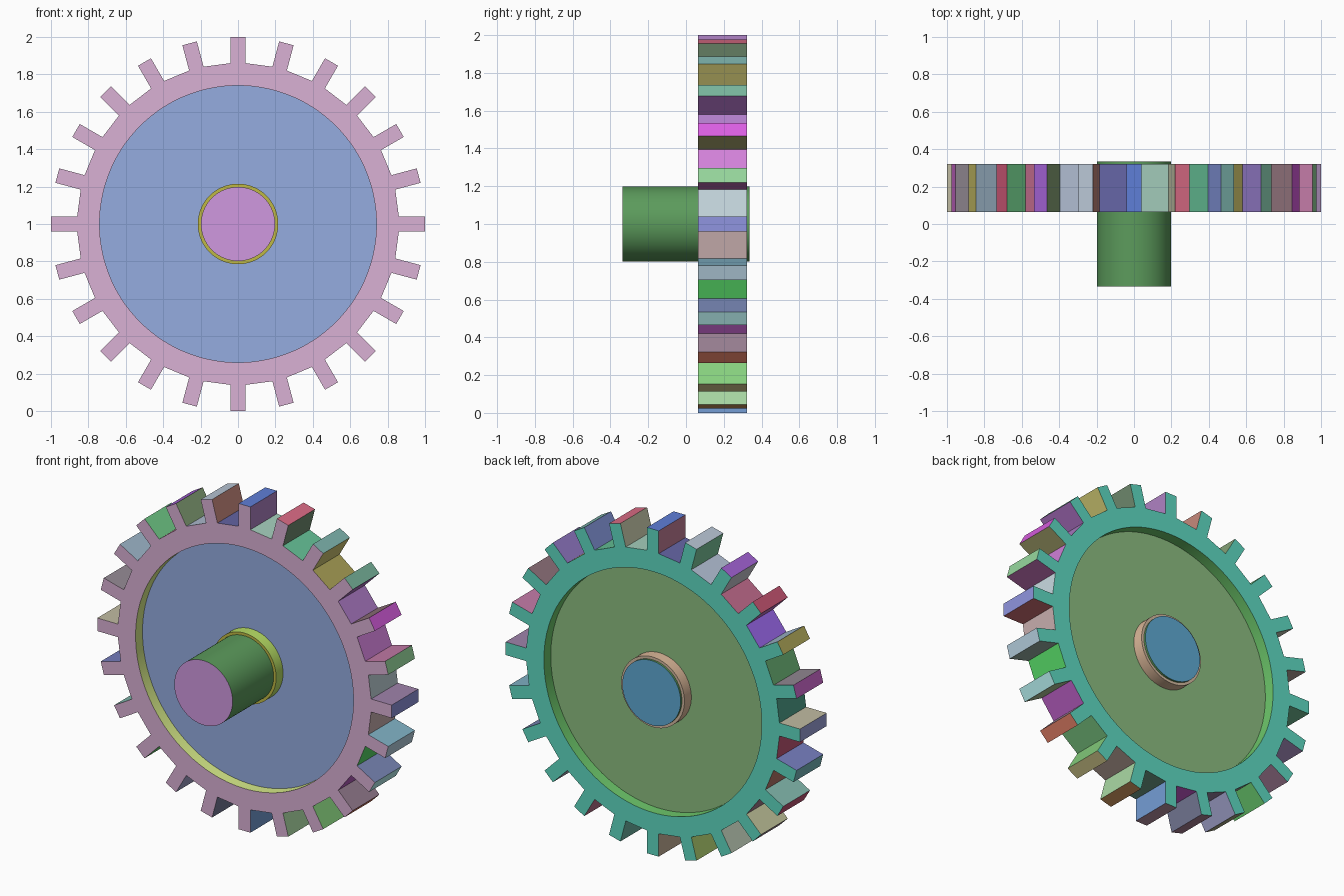
import bpy, bmesh, math, random
from mathutils import Vector

if "Cube" in bpy.data.objects:
    bpy.data.objects.remove(bpy.data.objects["Cube"])

TEETH = 24
STEP = 2 * math.pi / TEETH
N = TEETH * 4
ROOT, TIP, HALF = 0.86, 1.0, 0.04       # tooth root, tip and half width
FRONT, BACK = 0.063, 0.322              # gear thickness
WEB_F, WEB_B = 0.13, 0.255              # recessed web faces
RIM, COLLAR, BORE = 0.74, 0.215, 0.197
CZ = 1.0

# Tooth tip and valley colours, anticlockwise from +x; flanks get mixed muted tones
TIP_COLOURS = [0x6C70AA, 0x72A477, 0xA646AC, 0x5C8C78, 0x5F8A85, 0xA65064,
               0x465FA4, 0x8C96A2, 0x7A48A0, 0x963E55, 0x8C8646, 0x9C4E9C,
               0x787DAA, 0x5A8C90, 0x96405A, 0x80707A, 0x7A7A60, 0x806070,
               0x907080, 0xA07346, 0xA8A06E, 0xB46450, 0x8EBBBB, 0x8A9EAA]
VALLEY_COLOURS = [0x98A6AB, 0xA061A6, 0x875F9A, 0x827B40, 0x4C9372, 0x7E9E90,
                  0x4B4B7D, 0x8690A0, 0x93506A, 0x7850B8, 0x508858, 0x3E8270,
                  0x96405A, 0x8C5A50, 0x80606E, 0x707070, 0x706078, 0xA046A5,
                  0x5A8070, 0x8C7C74, 0x5F9B64, 0x904898, 0x42A84E, 0x9B8686]
# Colours of the body rings, in section order from the back rim
RING_COLOURS = [None, 0x46A693, 0x529850, 0x698F60, 0xA88C74, 0xA08C78, 0x447544,
                0x918C32, 0x8CAA4B, 0x7082AA, 0xA5B468, 0xA686A2]
random.seed(7)


def lin(v):
    v /= 255
    return v / 12.92 if v <= 0.04045 else ((v + 0.055) / 1.055) ** 2.4


def slot(mesh, code):
    # index of the material with this colour on the mesh
    name = "colour_%06X" % code
    mat = bpy.data.materials.get(name)
    if not mat:
        mat = bpy.data.materials.new(name)
        rgb = [0.8 * lin(code >> s & 255) / lin(176) for s in (16, 8, 0)]
        mat.diffuse_color = (*rgb, 1)
        mat.use_nodes = True
        mat.node_tree.nodes["Principled BSDF"].inputs["Base Color"].default_value = mat.diffuse_color
    if name not in mesh.materials:
        mesh.materials.append(mat)
    return mesh.materials.find(name)


def muted():
    r, g, b = (random.randint(80, 165) for _ in range(3))
    return r << 16 | g << 8 | b


def circle(r):
    return [(r * math.cos((i - 0.5) * STEP / 4), r * math.sin((i - 0.5) * STEP / 4))
            for i in range(N)]


def root_outline():
    # per tooth: two root corners, then two points along the flat valley
    pts = []
    for t in range(TEETH):
        def corner(k, side):
            a = k * STEP
            return Vector((ROOT * math.cos(a) - side * HALF * math.sin(a),
                           ROOT * math.sin(a) + side * HALF * math.cos(a)))
        lo, hi, nxt = corner(t, -1), corner(t, 1), corner(t + 1, -1)
        pts += [lo, hi, hi.lerp(nxt, 1 / 3), hi.lerp(nxt, 2 / 3)]
    return pts


# Gear body: closed cross-section of loops, from front rim round to the bore
mesh = bpy.data.meshes.new("gear_wheel")
root = root_outline()
section = [(root, FRONT), (root, BACK),
           (circle(RIM), BACK), (circle(RIM), WEB_B),
           (circle(COLLAR), WEB_B), (circle(COLLAR), BACK),
           (circle(BORE), BACK), (circle(BORE), FRONT),
           (circle(COLLAR), FRONT), (circle(COLLAR), WEB_F),
           (circle(RIM), WEB_F), (circle(RIM), FRONT)]
bm = bmesh.new()
loops = [[bm.verts.new((p[0], y, CZ + p[1])) for p in pts] for pts, y in section]
# section steps 0..11: outer wall, back rim, ... as listed in RING_COLOURS
tooth_bases = []
for j, a in enumerate(loops):
    b = loops[(j + 1) % len(loops)]
    for i in range(N):
        k = (i + 1) % N
        f = bm.faces.new((a[i], a[k], b[k], b[i]))
        f.material_index = slot(mesh, RING_COLOURS[j] or VALLEY_COLOURS[i // 4])
        if j == 0 and i % 4 == 0:
            tooth_bases.append(f)

# Teeth: pull each base face straight outwards, then colour its five faces
for f in bmesh.ops.extrude_discrete_faces(bm, faces=tooth_bases)['faces']:
    c = f.calc_center_median()
    out = Vector((c.x, 0, c.z - CZ)).normalized()
    bmesh.ops.translate(bm, verts=list(f.verts), vec=out * (TIP - ROOT))
    tooth = round(math.atan2(out.z, out.x) / STEP) % TEETH
    f.material_index = slot(mesh, TIP_COLOURS[tooth])
    for e in f.edges:
        for side in e.link_faces:
            if side == f:
                continue
            y = side.calc_center_median().y
            if y < FRONT + 0.01:
                code = RING_COLOURS[11]
            elif y > BACK - 0.01:
                code = RING_COLOURS[1]
            else:
                code = muted()
            side.material_index = slot(mesh, code)
bmesh.ops.remove_doubles(bm, verts=bm.verts, dist=1e-5)
bmesh.ops.recalc_face_normals(bm, faces=bm.faces)
bm.to_mesh(mesh)
bm.free()
gear = bpy.data.objects.new("gear_wheel", mesh)
bpy.context.collection.objects.link(gear)

# Shaft through the hub: green side, differently coloured ends
bpy.ops.mesh.primitive_cylinder_add(vertices=96, radius=0.198, depth=0.67,
                                    location=(0, 0, CZ), rotation=(math.pi / 2, 0, 0))
shaft = bpy.context.object
shaft.name = "shaft"
for code in (0x447544, 0x9E73AA, 0x4680A0):
    slot(shaft.data, code)
for p in shaft.data.polygons:
    if abs(p.normal.z) > 0.9:
        p.material_index = 1 if p.normal.z > 0 else 2

# Smooth round walls, crisp edges
for ob in (gear, shaft):
    bpy.ops.object.select_all(action='DESELECT')
    ob.select_set(True)
    bpy.context.view_layer.objects.active = ob
    bpy.ops.object.shade_smooth_by_angle(angle=math.radians(20))
